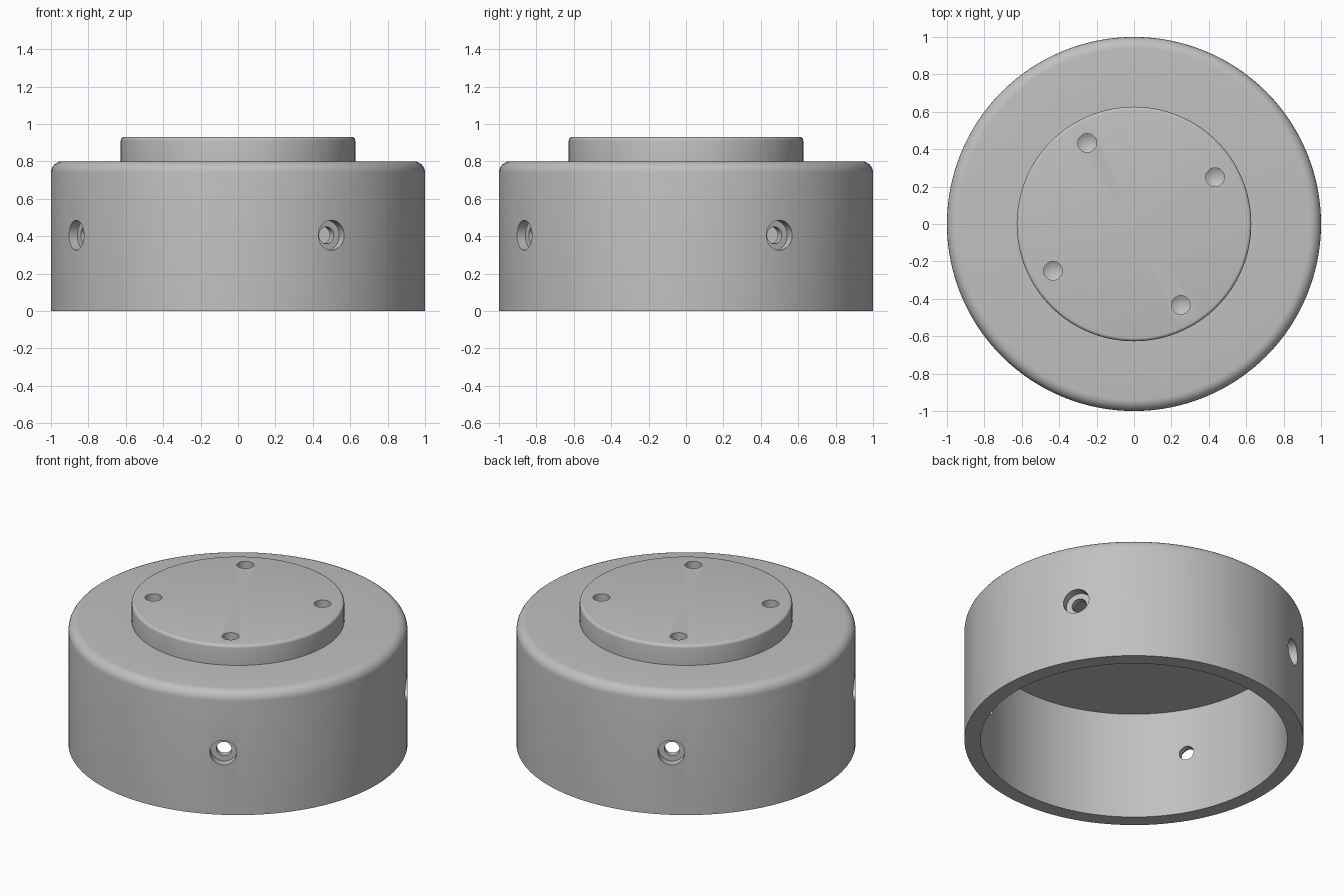
import bpy
from math import pi, sin, cos, radians
from mathutils import Matrix

cube = bpy.data.objects.get("Cube")
if cube:
    bpy.data.objects.remove(cube, do_unlink=True)

grey = bpy.data.materials.new("machined grey")
grey.use_nodes = True
colour = (0.53, 0.53, 0.53, 1)
grey.diffuse_color = colour
grey.node_tree.nodes["Principled BSDF"].inputs["Base Color"].default_value = colour


def lathe(name, profile, segments, matrix=Matrix()):
    """Revolve an (r, z) profile that starts and ends on the axis."""
    verts, rings, faces = [], [], []
    for r, z in profile:
        count = 1 if r == 0 else segments
        rings.append([len(verts) + i for i in range(count)])
        for i in range(count):
            a = 2 * pi * i / segments
            verts.append(matrix @ Matrix.Translation((r * cos(a), r * sin(a), z)).translation)
    for low, high in zip(rings, rings[1:]):
        for i in range(segments):
            j = (i + 1) % segments
            if len(low) == 1:
                faces.append((low[0], high[j], high[i]))
            elif len(high) == 1:
                faces.append((low[i], low[j], high[0]))
            else:
                faces.append((low[i], low[j], high[j], high[i]))
    mesh = bpy.data.meshes.new(name)
    mesh.from_pydata(verts, [], faces)
    mesh.materials.append(grey)
    obj = bpy.data.objects.new(name, mesh)
    bpy.context.collection.objects.link(obj)
    return obj


def fillet(radius, top, size, steps=6):
    """Rounded outer edge, from the wall up to the flat top."""
    return [(radius - size + size * cos(pi / 2 * i / steps),
             top - size + size * sin(pi / 2 * i / steps)) for i in range(steps + 1)]


# Hollow cap with a raised round boss on top
profile = [(0, 0.7), (0.905, 0.7), (0.905, 0), (1, 0)]
profile += fillet(1, 0.8, 0.06)
profile += [(0.627, 0.8)]
profile += fillet(0.627, 0.93, 0.018, 4)
profile += [(0, 0.93)]
cap = lathe("hollow_cap", profile, 128)

# Drill shapes: blind holes with pointed ends, and counterbored side holes
cutters = []
for k in range(4):
    turn = Matrix.Rotation(radians(30 + 90 * k), 4, 'Z')
    cutters.append(lathe("top_drill", [(0, 0.76), (0.05, 0.79), (0.05, 1), (0, 1)], 32,
                         turn @ Matrix.Translation((0.5, 0, 0))))
    side = turn @ Matrix.Translation((0, 0, 0.405)) @ Matrix.Rotation(pi / 2, 4, 'Y')
    cutters.append(lathe("side_drill",
                         [(0, 0.8), (0.045, 0.8), (0.045, 0.945), (0.08, 0.945),
                          (0.08, 1.1), (0, 1.1)], 32, side))

# Cut the holes, then drop the drills
bpy.context.view_layer.objects.active = cap
cap.select_set(True)
for cutter in cutters:
    cutter.hide_render = True
    cut = cap.modifiers.new("hole", 'BOOLEAN')
    cut.operation = 'DIFFERENCE'
    cut.solver = 'EXACT'
    cut.object = cutter
    bpy.ops.object.modifier_apply(modifier=cut.name)
for cutter in cutters:
    bpy.data.objects.remove(cutter, do_unlink=True)

bpy.ops.object.select_all(action='DESELECT')
cap.select_set(True)
bpy.ops.object.shade_smooth_by_angle(angle=radians(30))
